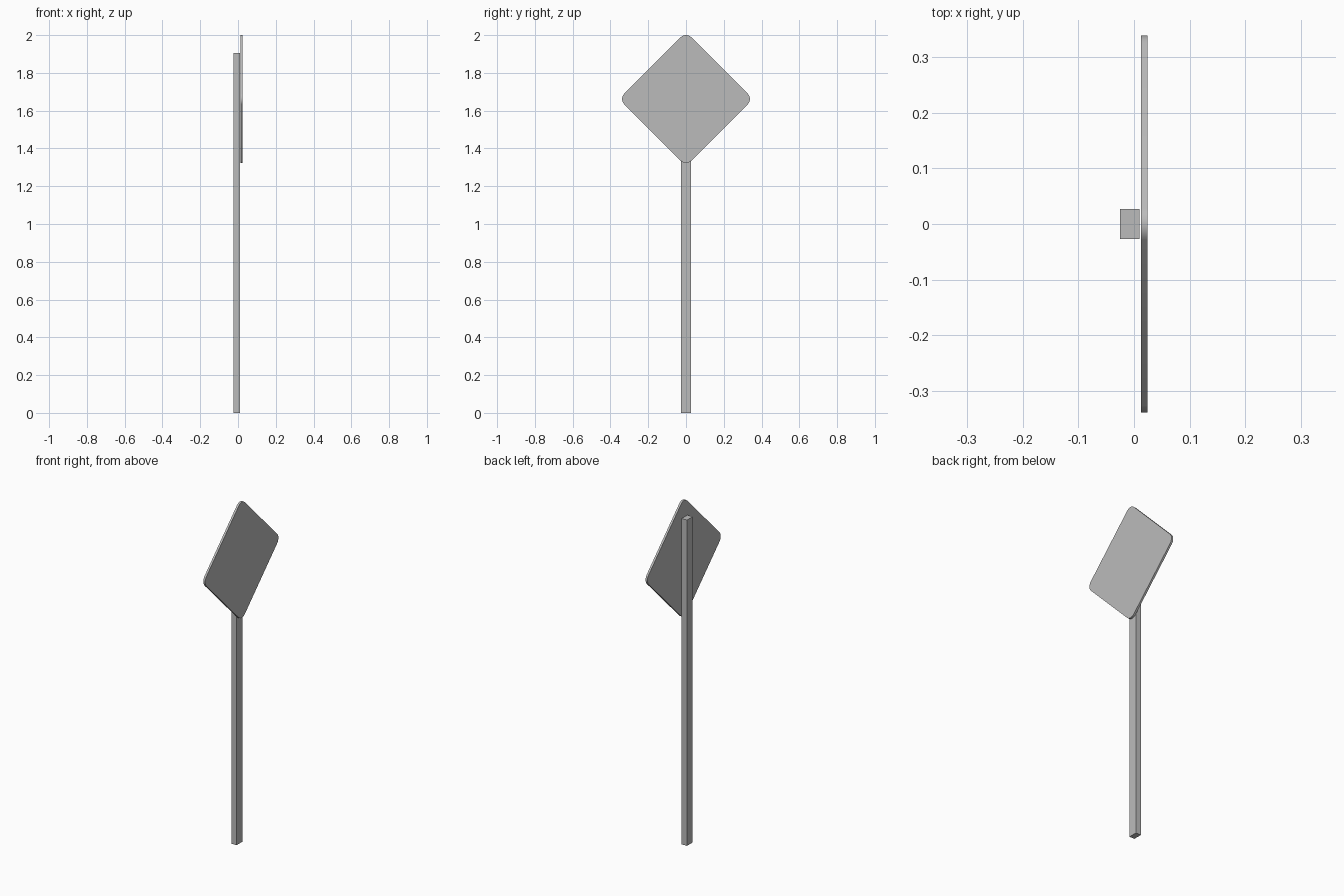
import bpy
import math

cube = bpy.data.objects.get("Cube")
if cube:
    bpy.data.objects.remove(cube, do_unlink=True)

# Single plain grey finish
grey = bpy.data.materials.new("plain grey")
grey.use_nodes = True
colour = (0.5, 0.5, 0.5, 1)
grey.diffuse_color = colour
grey.node_tree.nodes["Principled BSDF"].inputs["Base Color"].default_value = colour


def prism(name, outline, x0, x1):
    """Extrude a counter-clockwise (y, z) outline along x."""
    n = len(outline)
    verts = [(x, y, z) for x in (x0, x1) for y, z in outline]
    faces = [tuple(reversed(range(n))), tuple(range(n, 2 * n))]
    faces += [(i, (i + 1) % n, (i + 1) % n + n, i + n) for i in range(n)]
    mesh = bpy.data.meshes.new(name)
    mesh.from_pydata(verts, [], faces)
    mesh.materials.append(grey)
    obj = bpy.data.objects.new(name, mesh)
    bpy.context.collection.objects.link(obj)
    return obj


# Rectangular post
post_half, post_top = 0.0265, 1.905
prism("post", [(-post_half, 0), (post_half, 0),
               (post_half, post_top), (-post_half, post_top)], -0.025, 0.0095)

# Diamond sign plate with rounded corners
half_side, radius, steps = 0.251, 0.04, 8
reach = (half_side - radius) * math.sqrt(2)
centre_z = 2 - reach - radius
outline = []
for corner in range(4):
    mid = corner * math.pi / 2
    for s in range(steps + 1):
        a = mid + (s / steps - 0.5) * math.pi / 2
        outline.append((reach * math.cos(mid) + radius * math.cos(a),
                        centre_z + reach * math.sin(mid) + radius * math.sin(a)))
plate = prism("sign_plate", outline, 0.0125, 0.0245)

# Smooth rounded rim, crisp front and back faces
bpy.ops.object.select_all(action="DESELECT")
plate.select_set(True)
bpy.context.view_layer.objects.active = plate
bpy.ops.object.shade_smooth_by_angle(angle=math.radians(30))
